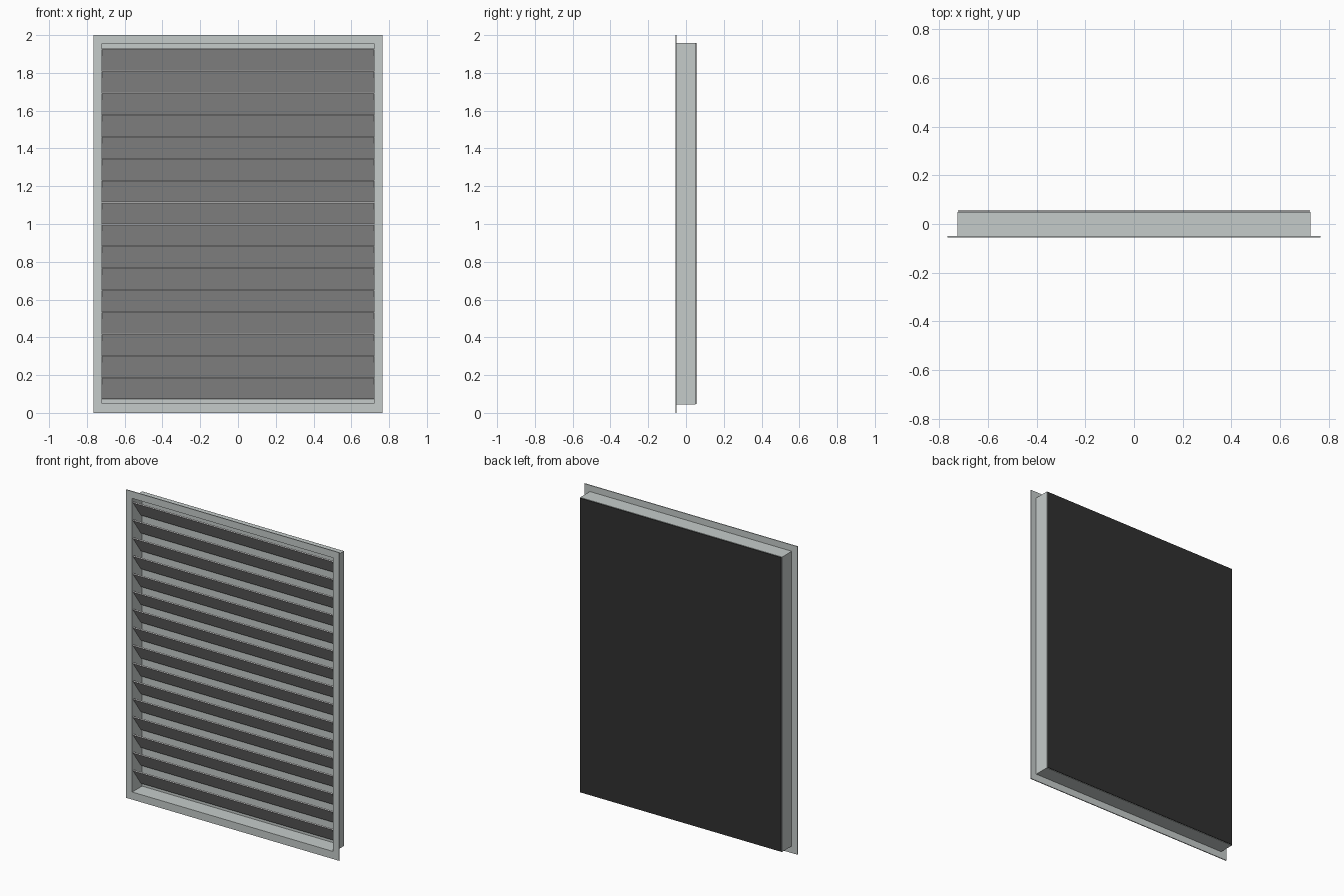
import bpy, bmesh

if "Cube" in bpy.data.objects:
    bpy.data.objects.remove(bpy.data.objects["Cube"])


def material(name, rgb):
    m = bpy.data.materials.new(name)
    m.diffuse_color = (*rgb, 1)
    m.use_nodes = True
    m.node_tree.nodes["Principled BSDF"].inputs["Base Color"].default_value = m.diffuse_color
    return m


FRAME = material("pale grey metal", (0.56, 0.60, 0.59))
SLAT = material("neutral grey", (0.56, 0.56, 0.56))
DARK = material("black mesh", (0.03, 0.03, 0.03))


def extrude_x(name, profile, half_width, mat):
    """Sweep a closed (y, z) outline from -half_width to half_width."""
    bm = bmesh.new()
    face = bm.faces.new([bm.verts.new((-half_width, y, z)) for y, z in profile])
    ext = bmesh.ops.extrude_face_region(bm, geom=[face])["geom"]
    moved = [v for v in ext if isinstance(v, bmesh.types.BMVert)]
    bmesh.ops.translate(bm, verts=moved, vec=(2 * half_width, 0, 0))
    bmesh.ops.recalc_face_normals(bm, faces=bm.faces)
    me = bpy.data.meshes.new(name)
    bm.to_mesh(me)
    bm.free()
    me.materials.append(mat)
    ob = bpy.data.objects.new(name, me)
    bpy.context.collection.objects.link(ob)
    return ob


def plate(name, half_width, y0, y1, z0, z1, mat):
    return extrude_x(name, [(y0, z0), (y1, z0), (y1, z1), (y0, z1)], half_width, mat)


def ring(name, outer, inner, y0, y1, mat):
    """Rectangular ring; outer and inner are (half_width, z0, z1)."""
    bm = bmesh.new()
    loops = []
    for (w, z0, z1), y in ((outer, y0), (inner, y0), (inner, y1), (outer, y1)):
        loops.append([bm.verts.new((x, y, z))
                      for x, z in ((-w, z0), (w, z0), (w, z1), (-w, z1))])
    for a, b in zip(loops, loops[1:] + loops[:1]):
        for i in range(4):
            j = (i + 1) % 4
            bm.faces.new((a[i], a[j], b[j], b[i]))
    bmesh.ops.recalc_face_normals(bm, faces=bm.faces)
    me = bpy.data.meshes.new(name)
    bm.to_mesh(me)
    bm.free()
    me.materials.append(mat)
    ob = bpy.data.objects.new(name, me)
    bpy.context.collection.objects.link(ob)
    return ob


# Front flange and the thin-walled sleeve behind it
OPENING = (0.721, 0.049, 1.955)
ring("flange", (0.765, 0, 2), OPENING, -0.055, -0.049, FRAME)
ring("sleeve", (0.725, 0.045, 1.959), OPENING, -0.049, 0.050, FRAME)

# Closed back: pale inner sheet and dark outer sheet
plate("inner_back_sheet", 0.721, 0.046, 0.049, 0.049, 1.955, FRAME)
plate("outer_back_sheet", 0.722, 0.051, 0.055, 0.047, 1.957, DARK)

# Sloping slats, front edge high and back edge low
COUNT, PITCH, TOP = 16, 0.116, 1.93
DROP, THICK = 0.117, 0.006
for i in range(COUNT):
    z = TOP - i * PITCH
    extrude_x(f"slat_{i + 1}",
              [(-0.048, z - THICK), (-0.044, z),
               (0.036, z - DROP + THICK), (0.032, z - DROP)], 0.720, SLAT)
